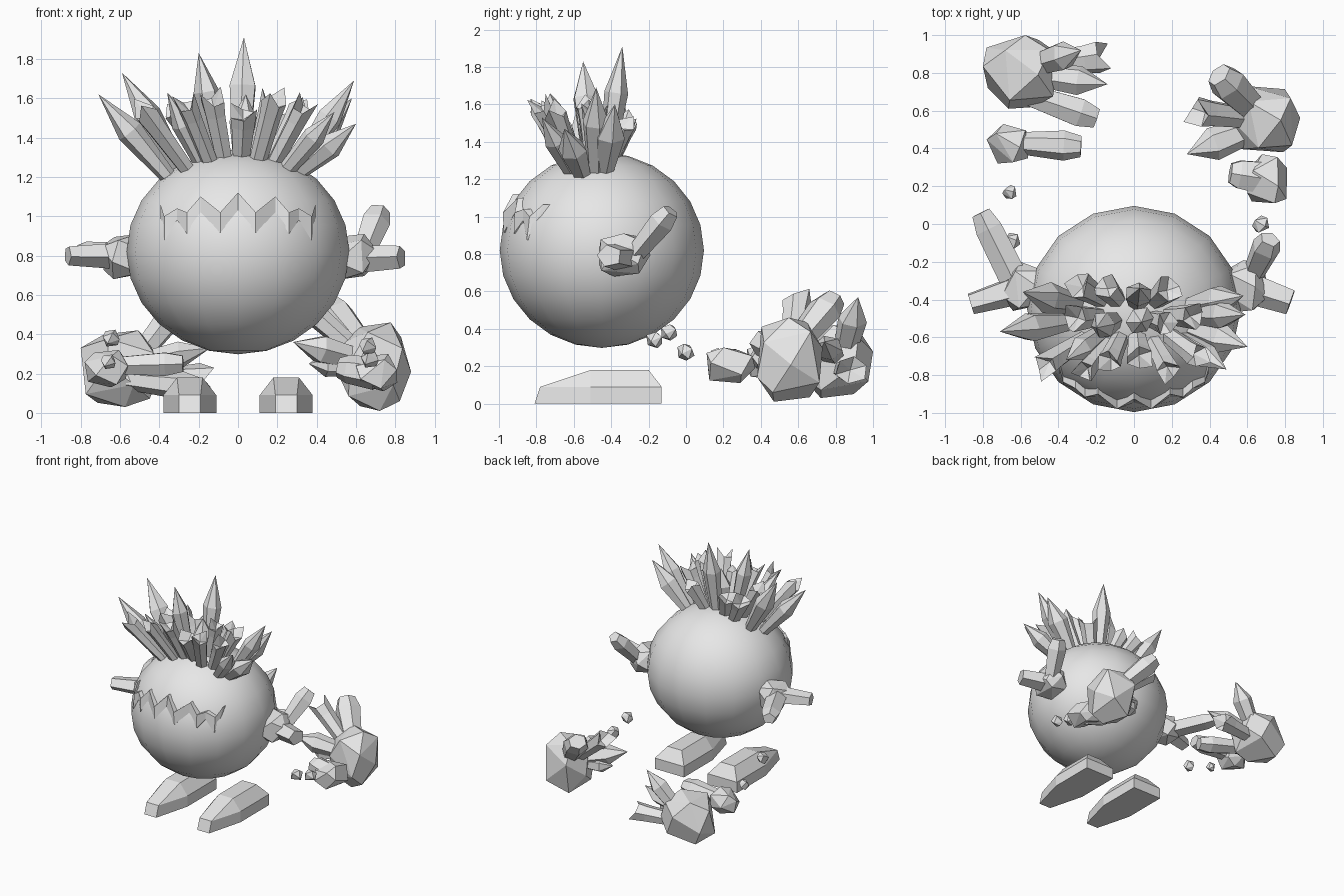
import bpy, bmesh, math, random
from mathutils import Vector

if "Cube" in bpy.data.objects:
    bpy.data.objects.remove(bpy.data.objects["Cube"])

random.seed(7)
stone = bpy.data.materials.new("stone_grey")
stone.diffuse_color = (0.8, 0.8, 0.8, 1)
stone.use_nodes = True
stone.node_tree.nodes["Principled BSDF"].inputs["Base Color"].default_value = stone.diffuse_color

CENTRE = Vector((0, -0.45, 0.82))
RADII = Vector((0.566, 0.546, 0.522))


def finish(name, bm):
    bmesh.ops.recalc_face_normals(bm, faces=bm.faces)
    me = bpy.data.meshes.new(name)
    bm.to_mesh(me)
    bm.free()
    me.materials.append(stone)
    ob = bpy.data.objects.new(name, me)
    bpy.context.collection.objects.link(ob)
    return ob


def hull(name, points):
    bm = bmesh.new()
    for p in points:
        bm.verts.new(p)
    bmesh.ops.convex_hull(bm, input=bm.verts)
    loose = [v for v in bm.verts if not v.link_faces]
    bmesh.ops.delete(bm, geom=loose, context='VERTS')
    bmesh.ops.dissolve_limit(bm, angle_limit=0.2, verts=bm.verts, edges=bm.edges)
    return finish(name, bm)


def rock(name, lo, hi, count=16):
    """Chunky faceted boulder filling the box from lo to hi."""
    pts = []
    for i in range(count):
        z = 1 - 2 * (i + 0.5) / count
        a = i * 2.4 + random.uniform(-0.35, 0.35)
        s = math.sqrt(1 - z * z)
        p = (s * math.cos(a), s * math.sin(a), z)
        pts.append([math.copysign(abs(c) ** 0.8, c) for c in p])
    ends = [(min(p[k] for p in pts), max(p[k] for p in pts)) for k in range(3)]
    return hull(name, [[lo[k] + (hi[k] - lo[k]) * (p[k] - ends[k][0]) / (ends[k][1] - ends[k][0])
                        for k in range(3)] for p in pts])


def crystal(name, base, tip, r0, r1, kind="point", sides=6):
    """Prism widening from r0 to r1, ending in a point, a fork, a blunt or a flat cap."""
    base, tip = Vector(base), Vector(tip)
    axis = tip - base
    q = axis.to_track_quat('Z', 'Y')
    spin = random.uniform(0, math.pi)
    bm = bmesh.new()

    def ring(t, r, notch=0):
        out = []
        for i in range(sides):
            a = spin + i * math.tau / sides
            tt = t - (notch if i % 3 else 0)
            out.append(bm.verts.new(base + axis * tt + q @ Vector((r * math.cos(a), r * math.sin(a) * 0.85, 0))))
        return out

    rings = [ring(0, r0)]
    end = None
    if kind == "point":
        rings.append(ring(0.62 + random.uniform(-0.05, 0.05), r1))
        end = 1
    elif kind == "fork":
        rings += [ring(0.66, r1 * 0.95), ring(1, r1 * 1.1, 0.16)]
        end = 0.76
    elif kind == "blunt":
        rings += [ring(0.75, r1), ring(1, r1 * 0.7)]
    else:
        rings.append(ring(1, r1))
    for a, b in zip(rings, rings[1:]):
        for i in range(sides):
            j = (i + 1) % sides
            bm.faces.new((a[i], a[j], b[j], b[i]))
    bm.faces.new(rings[0])
    if end is None:
        bm.faces.new(rings[-1])
    else:
        apex = bm.verts.new(base + axis * end)
        for i in range(sides):
            bm.faces.new((rings[-1][i], rings[-1][(i + 1) % sides], apex))
    return finish(name, bm)


# round body
bpy.ops.mesh.primitive_uv_sphere_add(segments=16, ring_count=12, radius=1, location=CENTRE)
body = bpy.context.object
body.name = "body"
body.scale = RADII
body.data.materials.append(stone)
bpy.ops.object.shade_smooth()

# jagged mouth: an undercut zigzag lip on the front of the body
def on_front(x, z, k):
    d = max(0, 1 - (x / RADII.x) ** 2 - ((z - CENTRE.z) / RADII.z) ** 2)
    return Vector((x, CENTRE.y - RADII.y * k * math.sqrt(d), z))


half = [(0, 1.12, 1.03), (0.09, 1.02, 0.915), (0.19, 1.10, 1.02), (0.26, 1.02, 0.91),
        (0.31, 1.04, 0.98), (0.375, 1.0, 0.875), (0.395, 1.065, 1.0)]
columns = [(-x, u, l) for x, u, l in half[:0:-1]] + half
bm = bmesh.new()
strips = [[bm.verts.new(on_front(x, z, k)) for z, k in ((u, 0.93), (u, 1.065), (l, 0.99), (l, 0.93))]
          for x, u, l in columns]
for a, b in zip(strips, strips[1:]):
    for i in range(4):
        j = (i + 1) % 4
        bm.faces.new((a[i], a[j], b[j], b[i]))
bm.faces.new(strips[0])
bm.faces.new(strips[-1])
finish("mouth", bm)

# crown of crystals: tip x, y, z, width, shape (P point, F fork)
crown = [
    (-0.59, -0.36, 1.73, 0.085, "P"), (-0.31, -0.31, 1.54, 0.07, "F"), (-0.16, -0.32, 1.53, 0.065, "F"),
    (0.03, -0.34, 1.91, 0.075, "P"), (0.20, -0.33, 1.53, 0.07, "F"), (0.58, -0.38, 1.60, 0.085, "P"),
    (-0.71, -0.57, 1.62, 0.08, "P"), (-0.34, -0.50, 1.58, 0.07, "F"), (-0.20, -0.55, 1.83, 0.075, "P"),
    (0.04, -0.52, 1.62, 0.08, "P"), (0.18, -0.53, 1.64, 0.06, "F"), (0.34, -0.49, 1.60, 0.065, "F"),
    (0.59, -0.48, 1.69, 0.075, "P"), (0.60, -0.65, 1.47, 0.08, "P"),
    (-0.51, -0.77, 1.58, 0.065, "F"), (-0.36, -0.72, 1.63, 0.065, "P"), (-0.28, -0.81, 1.62, 0.055, "F"),
    (-0.14, -0.75, 1.64, 0.06, "F"), (0.03, -0.73, 1.56, 0.07, "F"), (0.20, -0.80, 1.64, 0.06, "F"),
    (0.36, -0.72, 1.60, 0.06, "F"), (0.49, -0.77, 1.53, 0.065, "P"),
]
for i, (x, y, z, r, shape) in enumerate(crown):
    bx, by = 0.47 * x, -0.48 + 0.4 * (y + 0.48)
    d = 1 - (bx / RADII.x) ** 2 - ((by - CENTRE.y) / RADII.y) ** 2
    bz = CENTRE.z + RADII.z * math.sqrt(d) - 0.06
    crystal(f"crown_crystal_{i + 1}", (bx, by, bz), (x, y, z), 0.045, r,
            "point" if shape == "P" else "fork")

# feet: bevelled slabs narrowing to the toe
for side, label in ((-1, "left"), (1, "right")):
    pts = []
    for y, z, w in ((-0.81, 0, 0.055), (-0.78, 0.09, 0.055), (-0.51, 0, 0.135), (-0.51, 0.09, 0.135),
                    (-0.51, 0.18, 0.065), (-0.2, 0.18, 0.065),
                    (-0.13, 0, 0.135), (-0.13, 0.09, 0.135)):
        pts += [(side * 0.245 - w, y, z), (side * 0.245 + w, y, z)]
    hull(f"{label}_foot", pts)

# shoulders with two stubs each
rock("left_shoulder", (-0.70, -0.46, 0.68), (-0.45, -0.20, 0.91), 13)
rock("right_shoulder", (0.45, -0.47, 0.68), (0.71, -0.19, 0.91), 13)
crystal("left_arm_stub", (-0.6, -0.34, 0.8), (-0.865, -0.42, 0.80), 0.085, 0.06, "flat", 5)
crystal("right_arm_stub", (0.6, -0.33, 0.78), (0.83, -0.41, 0.79), 0.09, 0.072, "flat", 5)
crystal("left_arm_spur", (-0.64, -0.28, 0.80), (-0.81, 0.06, 0.81), 0.08, 0.075, "blunt", 5)
crystal("right_arm_spur", (0.63, -0.27, 0.80), (0.72, -0.08, 1.03), 0.06, 0.08, "blunt", 5)

# floating pebbles between shoulders and hands
for i, (x, y, z, r) in enumerate(((-0.645, -0.09, 0.38, 0.043), (-0.66, 0.17, 0.26, 0.037),
                                  (0.67, 0.0, 0.275, 0.045), (0.66, -0.17, 0.34, 0.043))):
    rock(f"pebble_{i + 1}", (x - r, y - r, z - r), (x + r, y + r, z + r), 10)

# wrists
rock("left_wrist", (-0.78, 0.32, 0.13), (-0.56, 0.53, 0.32), 12)
crystal("left_wrist_spur", (-0.64, 0.43, 0.24), (-0.28, 0.41, 0.25), 0.055, 0.08, "blunt")
rock("right_wrist", (0.60, 0.11, 0.11), (0.81, 0.37, 0.30), 12)
crystal("right_wrist_spur", (0.70, 0.24, 0.20), (0.51, 0.27, 0.23), 0.1, 0.085, "blunt")

# hands with crystal fingers: base, tip, width, shape
rock("left_hand", (-0.80, 0.61, 0.03), (-0.40, 1.00, 0.42), 16)
rock("right_hand", (0.52, 0.38, 0.01), (0.88, 0.73, 0.46), 16)
fingers = {
    "left": [((-0.54, 0.84, 0.24), (-0.28, 0.92, 0.57), 0.08, "point"),
             ((-0.52, 0.79, 0.25), (-0.14, 0.74, 0.33), 0.08, "point"),
             ((-0.55, 0.68, 0.17), (-0.20, 0.56, 0.13), 0.085, "blunt"),
             ((-0.52, 0.84, 0.18), (-0.13, 0.89, 0.18), 0.08, "fork")],
    "right": [((0.64, 0.60, 0.33), (0.45, 0.79, 0.56), 0.1, "blunt"),
              ((0.62, 0.56, 0.30), (0.30, 0.60, 0.58), 0.075, "fork"),
              ((0.62, 0.50, 0.27), (0.28, 0.37, 0.36), 0.09, "point"),
              ((0.62, 0.50, 0.24), (0.36, 0.45, 0.25), 0.075, "point")],
}
for label, items in fingers.items():
    for i, (a, b, r, kind) in enumerate(items):
        crystal(f"{label}_finger_{i + 1}", a, b, r * 0.75, r, kind)
